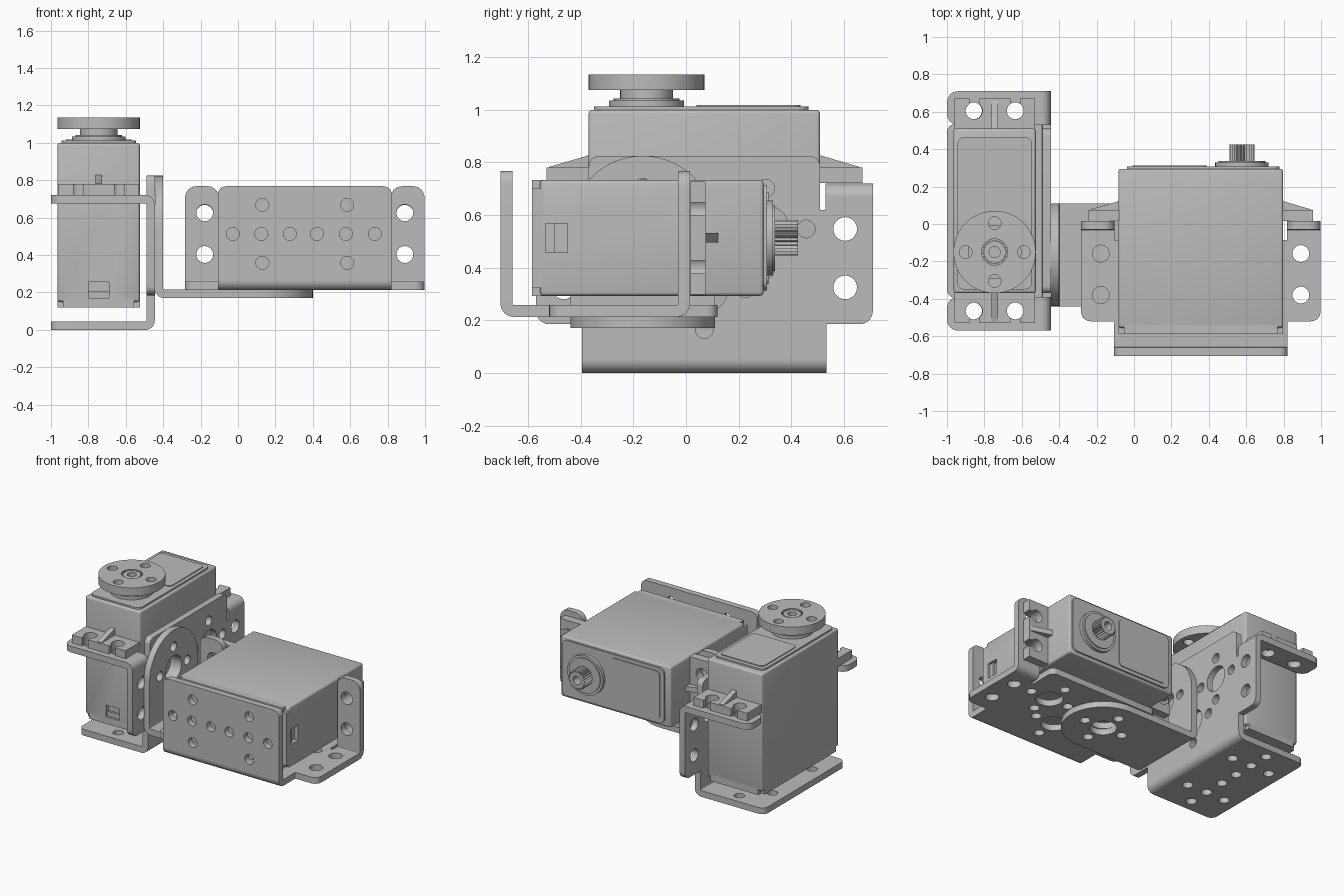
import bpy, bmesh
from math import pi, sin, cos, asin
from mathutils import Matrix, Vector

if "Cube" in bpy.data.objects:
    bpy.data.objects.remove(bpy.data.objects["Cube"])

grey = bpy.data.materials.new("plain grey")
grey.use_nodes = True
GREY = (0.5, 0.5, 0.5, 1)
grey.diffuse_color = GREY
grey.node_tree.nodes["Principled BSDF"].inputs["Base Color"].default_value = GREY


def frame(a, b, c, origin):
    """Matrix with the three given axes as columns."""
    m = Matrix((a, b, c)).transposed().to_4x4()
    m.translation = origin
    return m


X, Y, Z = Vector((1, 0, 0)), Vector((0, 1, 0)), Vector((0, 0, 1))
PLANES = {"xy": (X, Y, Z), "xz": (X, Z, Y), "yz": (Y, Z, X)}


def finish(name, bm, world):
    bmesh.ops.transform(bm, matrix=world, verts=bm.verts)
    bmesh.ops.remove_doubles(bm, verts=bm.verts, dist=1e-5)
    bmesh.ops.recalc_face_normals(bm, faces=bm.faces)
    mesh = bpy.data.meshes.new(name)
    bm.to_mesh(mesh)
    bm.free()
    mesh.materials.clear()
    mesh.materials.append(grey)
    mesh.shade_smooth()
    mesh.set_sharp_from_angle(angle=0.6)
    ob = bpy.data.objects.new(name, mesh)
    bpy.context.collection.objects.link(ob)
    return ob


def arc(c, r, a, b, n=12):
    return [(c[0] + r * cos(a + (b - a) * i / n), c[1] + r * sin(a + (b - a) * i / n))
            for i in range(n + 1)]


def circle(x, y, r, n=32):
    return arc((x, y), r, 0, 2 * pi, n)[:-1]


def rounded(corners):
    """Fillet right-angled corners given as (x, y, radius)."""
    pts = []
    for i, (x, y, r) in enumerate(corners):
        p = Vector((x, y))
        if not r:
            pts.append((x, y))
            continue
        a = (Vector(corners[i - 1][:2]) - p).normalized() * r
        b = (Vector(corners[(i + 1) % len(corners)][:2]) - p).normalized() * r
        n = 20 if r > 0.2 else 6
        for k in range(n + 1):
            t = k / n * pi / 2
            pts.append(tuple(p + a * (1 - sin(t)) + b * (1 - cos(t))))
    return pts


def rect(x0, x1, y0, y1, r0=0, r1=0):
    """Rectangle; r0 rounds the low-y corners, r1 the high-y ones."""
    return rounded([(x0, y0, r0), (x1, y0, r0), (x1, y1, r1), (x0, y1, r1)])


def plate(name, outline, lo, hi, plane="xy", holes=(), world=Matrix()):
    """Filled outline with holes, extruded from lo to hi across its plane."""
    cu = bpy.data.curves.new(name, "CURVE")
    cu.dimensions, cu.fill_mode, cu.extrude = "2D", "BOTH", (hi - lo) / 2
    for loop in [outline, *holes]:
        sp = cu.splines.new("POLY")
        sp.points.add(len(loop) - 1)
        for p, (x, y) in zip(sp.points, loop):
            p.co = (x, y, 0, 1)
        sp.use_cyclic_u = True
    tmp = bpy.data.objects.new(name + "_tmp", cu)
    bpy.context.collection.objects.link(tmp)
    mesh = bpy.data.meshes.new_from_object(tmp.evaluated_get(bpy.context.evaluated_depsgraph_get()))
    bm = bmesh.new()
    bm.from_mesh(mesh)
    bpy.data.objects.remove(tmp)
    bpy.data.curves.remove(cu)
    bpy.data.meshes.remove(mesh)
    a, b, c = PLANES[plane]
    return finish(name, bm, world @ frame(a, b, c, c * (lo + hi) / 2))


def box(name, lo, hi, world, bevel=0):
    bm = bmesh.new()
    bmesh.ops.create_cube(bm, size=1)
    lo, hi = Vector(lo), Vector(hi)
    for v in bm.verts:
        v.co = (lo + hi) / 2 + v.co * (hi - lo)
    if bevel:
        bmesh.ops.bevel(bm, geom=bm.edges[:], offset=bevel, segments=3, profile=0.5, affect="EDGES")
    return finish(name, bm, world)


def cross_holes(x, y):
    """Large hole with four screw holes around it."""
    d = 0.155
    return [circle(x, y, 0.09)] + [circle(x + i, y + j, 0.034, 20)
                                   for i, j in ((d, 0), (-d, 0), (0, d), (0, -d))]


T, R = 0.045, 0.05     # sheet thickness and outer bend radius


def bend(name, cx, cy, start, lo, hi, plane, world=Matrix()):
    ring = arc((cx, cy), R, start, start + pi / 2, 8) + arc((cx, cy), R - T, start + pi / 2, start, 4)
    plate(name, ring, lo, hi, plane, world=world)


def bracket(tag, world):
    # side sheet with ears
    half = [(0.465, R, 0), (0.465, 0.185, 0), (0.64, 0.185, 0.05), (0.64, 0.67, 0),
            (0.46, 0.67, 0), (0.46, 0.62, 0), (0.44, 0.62, 0), (0.44, 0.825, 0.04)]
    outline = rounded(half + [(-x, y, r) for x, y, r in reversed(half)])
    holes = cross_holes(0.232, 0.547) + cross_holes(-0.232, 0.547) + cross_holes(0, 0.32)
    holes += [circle(s * 0.535, w, 0.045) for s in (1, -1) for w in (0.325, 0.547)]
    plate(tag + "_bracket_side", outline, 0.255, 0.3, "xz", holes, world)
    # base sheet
    holes = [circle(x, 0, 0.035, 20) for x in (-0.385, -0.232, -0.08, 0.065, 0.22, 0.375)]
    holes += [circle(s * 0.227, t * 0.155, 0.035, 20) for s in (1, -1) for t in (1, -1)]
    plate(tag + "_bracket_base", rect(-0.465, 0.465, -0.255, 0.25, 0.045), 0, T, "xy", holes, world)
    bend(tag + "_base_bend", 0.25, R, -pi / 2, -0.465, 0.465, "yz", world)
    # mounting tabs under the servo ears
    for side, s in (("front", 1), ("rear", -1)):
        a, b = sorted((s * 0.46, s * 0.64))
        holes = [circle(s * 0.535, v, 0.045) for v in (-0.113, 0.11)]
        plate(f"{tag}_{side}_tab", rect(a, b, -0.255, 0.25, 0.06), 0.72 - T, 0.72, "xy", holes, world)
        bend(f"{tag}_{side}_tab_bend", 0.25, 0.67, 0, a, b, "yz", world)


def servo(tag, world):
    # case with cable socket
    case = box(tag + "_case", (-0.44, -0.22, 0.15), (0.44, 0.22, 1.0), world, 0.014)
    cutter = box(tag + "_socket_cutter", (0.41, -0.055, 0.165), (0.5, 0.055, 0.255), world)
    cutter.hide_render = True
    mod = case.modifiers.new("socket", "BOOLEAN")
    mod.operation, mod.object, mod.solver = "DIFFERENCE", cutter, "EXACT"
    cut = bpy.data.meshes.new_from_object(case.evaluated_get(bpy.context.evaluated_depsgraph_get()))
    case.modifiers.clear()
    case.data = cut
    bpy.data.objects.remove(cutter)
    box(tag + "_socket_plug", (0.40, -0.055, 0.165), (0.425, 0.055, 0.205), world)
    # bottom cap with notched corners
    q = [(0.44, -0.19), (0.44, 0.19), (0.41, 0.19), (0.41, 0.22)]
    cap = q + [(-0.41, 0.22), (-0.41, 0.19), (-0.44, 0.19)]
    cap += [(-0.44, -0.19), (-0.41, -0.19), (-0.41, -0.22), (0.41, -0.22), (0.41, -0.19)]
    plate(tag + "_bottom_cap", cap, 0.12, 0.17, world=world)
    # ears with keyhole slots
    a = asin(0.025 / 0.045)
    edge = [(0.6, -0.215)]
    for v in (-0.11, 0.11):
        edge += [(0.6, v - 0.025)] + arc((0.535, v), 0.045, -a, a - 2 * pi, 24) + [(0.6, v + 0.025)]
    edge.append((0.6, 0.215))
    plate(tag + "_ears", edge + [(-x, -y) for x, y in edge], 0.722, 0.78, world=world)
    for side, s in (("front", 1), ("rear", -1)):
        rib = [(s * 0.43, 0.77), (s * 0.59, 0.77), (s * 0.59, 0.783), (s * 0.43, 0.83)]
        plate(f"{tag}_{side}_rib", rib, -0.018, 0.018, "xz", world=world)
    # lid, boss and toothed shaft
    plate(tag + "_lid", rect(-0.395, 0.42, -0.2, 0.2, 0.04, 0.04), 0.99, 1.012, world=world)
    plate(tag + "_lid_panel", rect(-0.365, 0.03, -0.175, 0.175, 0.03, 0.03), 1.0, 1.018, world=world)
    plate(tag + "_boss", circle(0.22, 0, 0.143, 48), 1.0, 1.035, world=world)
    plate(tag + "_boss_step", circle(0.22, 0, 0.125, 48), 1.03, 1.043, world=world)
    teeth = [(0.22 + r * cos(k * pi / 24), r * sin(k * pi / 24))
             for k in range(48) for r in [0.068 if k % 2 else 0.056]]
    plate(tag + "_shaft", teeth, 1.03, 1.13, holes=[circle(0.22, 0, 0.03, 20)], world=world)


upright = frame(-Y, X, Z, (-0.745, 0.07, 0))
lying = frame(X, -Z, Y, (0.357, -0.705, 0.513))
for tag, world in (("upright", upright), ("lying", lying)):
    bracket(tag, world)
    servo(tag, world)

# round horn on the upright servo
plate("horn_neck", circle(0.22, 0, 0.1, 48), 1.04, 1.078, world=upright, holes=[circle(0.22, 0, 0.06)])
horn_holes = cross_holes(0.22, 0)[1:] + [circle(0.22, 0, 0.07)]
plate("horn_disc", circle(0.22, 0, 0.22, 64), 1.075, 1.135, world=upright, holes=horn_holes)

# angled link with two round ends joining the brackets
C, H = -0.165, 0.275
plate("link_floor", [(y, x) for x, y in rect(C - H, C + H, -0.395, 0.4, 0, H)],
      0.17, 0.215, "xy", cross_holes(0.125, C))
plate("link_wall", rect(C - H, C + H, 0.22, 0.825, 0, H), -0.445, -0.4, "yz", cross_holes(C, 0.55))
bend("link_bend", -0.395, 0.22, pi, C - H, C + H, "xz")
